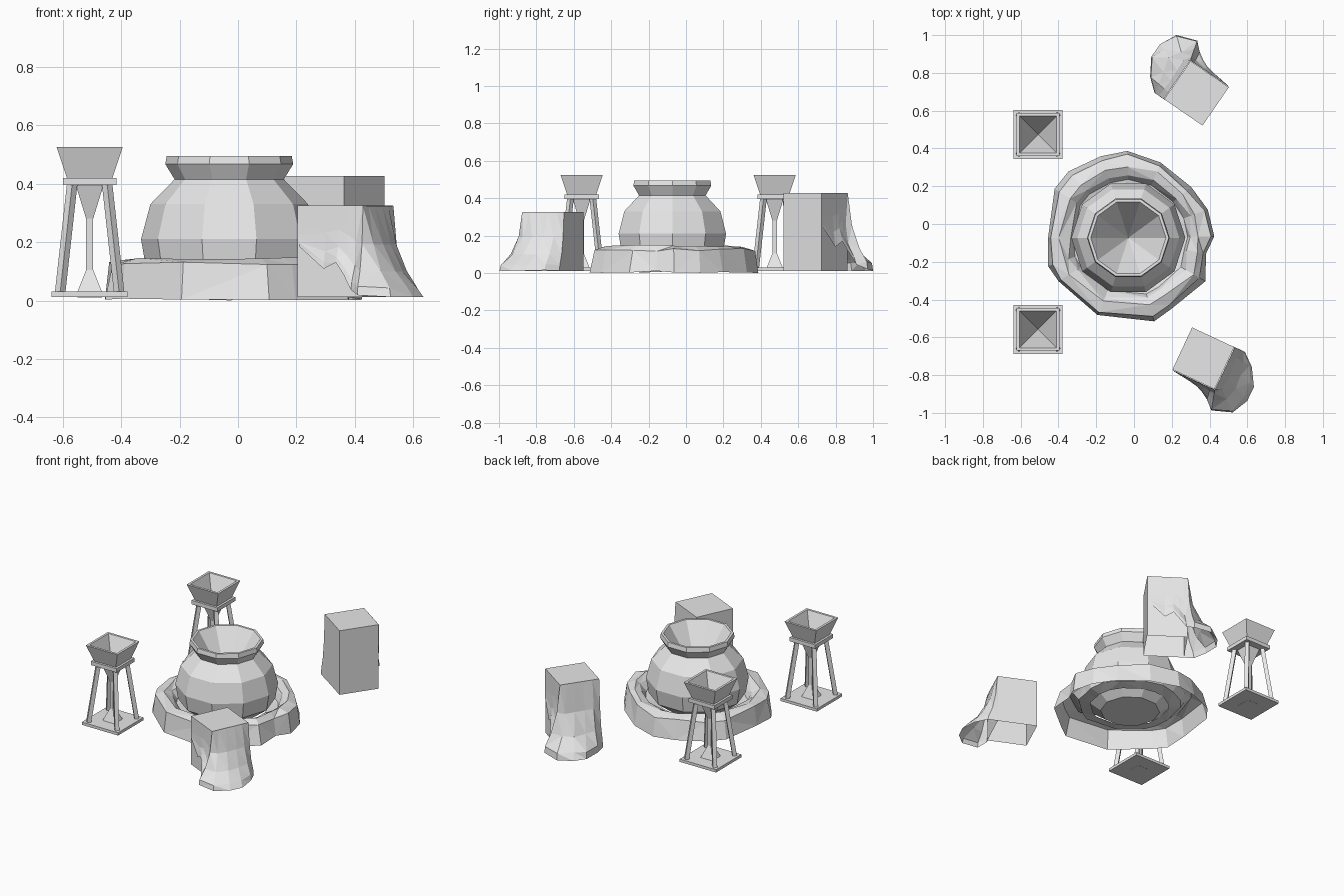
import bpy, bmesh, math, random
from mathutils import Matrix, Vector

if "Cube" in bpy.data.objects:
    bpy.data.objects.remove(bpy.data.objects["Cube"])

random.seed(4)
stone = bpy.data.materials.new("light_grey")
stone.diffuse_color = (0.8, 0.8, 0.8, 1)
stone.use_nodes = True
stone.node_tree.nodes["Principled BSDF"].inputs["Base Color"].default_value = stone.diffuse_color


def make(name, rings, loc=(0, 0, 0), rot=0.0, caps=(True, True), loop=False, wrap=True, tri=False):
    """Skin a list of point rings; a one-point ring is an apex."""
    bm = bmesh.new()
    vs = [[bm.verts.new(p) for p in r] for r in rings]
    pairs = list(zip(vs, vs[1:]))
    if loop:
        pairs.append((vs[-1], vs[0]))
    for a, b in pairs:
        n = max(len(a), len(b))
        for i in range(n if wrap else n - 1):
            j = (i + 1) % n
            if len(b) == 1:
                bm.faces.new((a[i], a[j], b[0]))
            else:
                bm.faces.new((a[i], a[j], b[j], b[i]))
    for r, use in zip((vs[0], vs[-1]), caps):
        if use and len(r) > 2:
            bm.faces.new(r)
    if tri:
        bmesh.ops.triangulate(bm, faces=bm.faces)
    bmesh.ops.recalc_face_normals(bm, faces=bm.faces)
    me = bpy.data.meshes.new(name)
    bm.to_mesh(me)
    bm.free()
    me.materials.append(stone)
    ob = bpy.data.objects.new(name, me)
    ob.matrix_world = Matrix.Translation(Vector(loc)) @ Matrix.Rotation(rot, 4, 'Z')
    bpy.context.collection.objects.link(ob)
    return ob


def square(h, z, cx=0, cy=0):
    return [(cx + sx * h, cy + sy * h, z) for sx, sy in ((-1, -1), (1, -1), (1, 1), (-1, 1))]


def gon(r, z, n=10, cx=0, cy=0):
    if r == 0:
        return [(cx, cy, z)]
    return [(cx + r * math.cos(i * math.tau / n), cy + r * math.sin(i * math.tau / n), z)
            for i in range(n)]


# Ten-sided urn with a conical hollow
urn = [(0.18, 0.03), (0.285, 0.11), (0.302, 0.21), (0.27, 0.33), (0.187, 0.415),
       (0.219, 0.467), (0.214, 0.495), (0.199, 0.495), (0, 0.2)]
make("urn", [gon(r, z) for r, z in urn], (-0.03, -0.073, 0))

# Rough open-bottomed stone ring: angle and radius of the foot outline
outline = [(1, .445), (20, .437), (40, .42), (68, .43), (92, .46), (110, .459),
           (133, .48), (147, .477), (180, .435), (199, .46), (211, .444), (247, .444),
           (286, .46), (300, .435), (330, .46), (348, .41)]
section = [(1, .006, .006), (.94, .125, .009), (.83, .144, .007),
           (.74, .122, .008), (.68, .075, .005), (.52, .062, .004)]
rings = []
for f, z, jit in section:
    ring = []
    for a, r in outline:
        base = r if f > 0.9 else 0.5 * (r + 0.45)
        rr = base * f + (random.uniform(-.014, .014) if 0.7 < f < 1 else 0)
        t = math.radians(a)
        ring.append((rr * math.cos(t), rr * math.sin(t), z + random.uniform(-jit, jit)))
    rings.append(ring)
ring_ob = make("stone_ring", rings, (-0.02, -0.073, 0), caps=(False, False), tri=True)

# Two hopper stands
for side, y in (("back", 0.474), ("front", -0.558)):
    at = (-0.508, y, 0)
    make(side + "_stand_base", [square(.13, .012), square(.13, .03)], at)
    # Open square collar around the hopper
    make(side + "_stand_collar", [square(.092, .395), square(.092, .42), square(.074, .42),
                                  square(.045, .395)], at, caps=(False, False), loop=True)
    for i, (sx, sy) in enumerate(((-1, -1), (1, -1), (1, 1), (-1, 1))):
        make(f"{side}_stand_leg_{i + 1}",
             [gon(.018, .028, 4, sx * .101, sy * .101),
              gon(.018, .397, 4, sx * .06, sy * .06)], at)
    # Flared foot, thin spout and hopper with a pyramid hollow
    hopper = [(.042, .011), (.042, .03), (.012, .105), (.012, .28), (.047, .394),
              (.078, .42), (.113, .525), (.098, .525)]
    make(side + "_hopper", [square(h, z) for h, z in hopper] + [[(0, 0, .30)]], at)

# Foot and top outlines of the rock drape: x, y, height fraction
foot = [(.115, .124, 0), (.185, .124, 0), (.252, .067, .01), (.307, -.024, 0), (.306, -.106, 0),
        (.262, -.194, 0), (.155, -.232, .02), (.11, -.19, .08), (.07, -.165, .25),
        (.035, -.15, .38), (-.016, -.14, .31), (-.115, -.128, .56)]
top = [(.115, .12, 1), (.125, .123, 1), (.126, .08, 1), (.126, .03, 1), (.126, -.03, 1),
       (.126, -.08, 1), (.125, -.124, 1), (.10, -.125, 1), (.07, -.125, 1),
       (.035, -.125, 1), (-.016, -.125, 1), (-.12, -.125, 1)]
levels = [(0, 1), (.1, .9), (.28, .52), (.58, .2), (1, 0)]

# Two open-bottomed square blocks, each with a rock drape down one face
for side, loc, ang, h in (("front", (.367, -.711, .012), -25, .313),
                          ("back", (.331, .692, .012), 145.5, .415)):
    rot = math.radians(ang)
    make(side + "_block", [square(.123, 0), square(.123, h)], loc, rot, caps=(False, True))
    rings = []
    for up, out in levels:
        ring = []
        for k, (a, b) in enumerate(zip(foot, top)):
            o = out if k < 7 else out ** 2
            if 0 < out < 1 and 1 < k < 7:
                o += random.uniform(-.07, .07)
            ring.append((b[0] + (a[0] - b[0]) * o, b[1] + (a[1] - b[1]) * o,
                         (a[2] + (b[2] - a[2]) * up) * (h - .002)))
        rings.append(ring)
    make(side + "_rock_drape", rings, loc, rot, caps=(False, False), wrap=False, tri=True)
